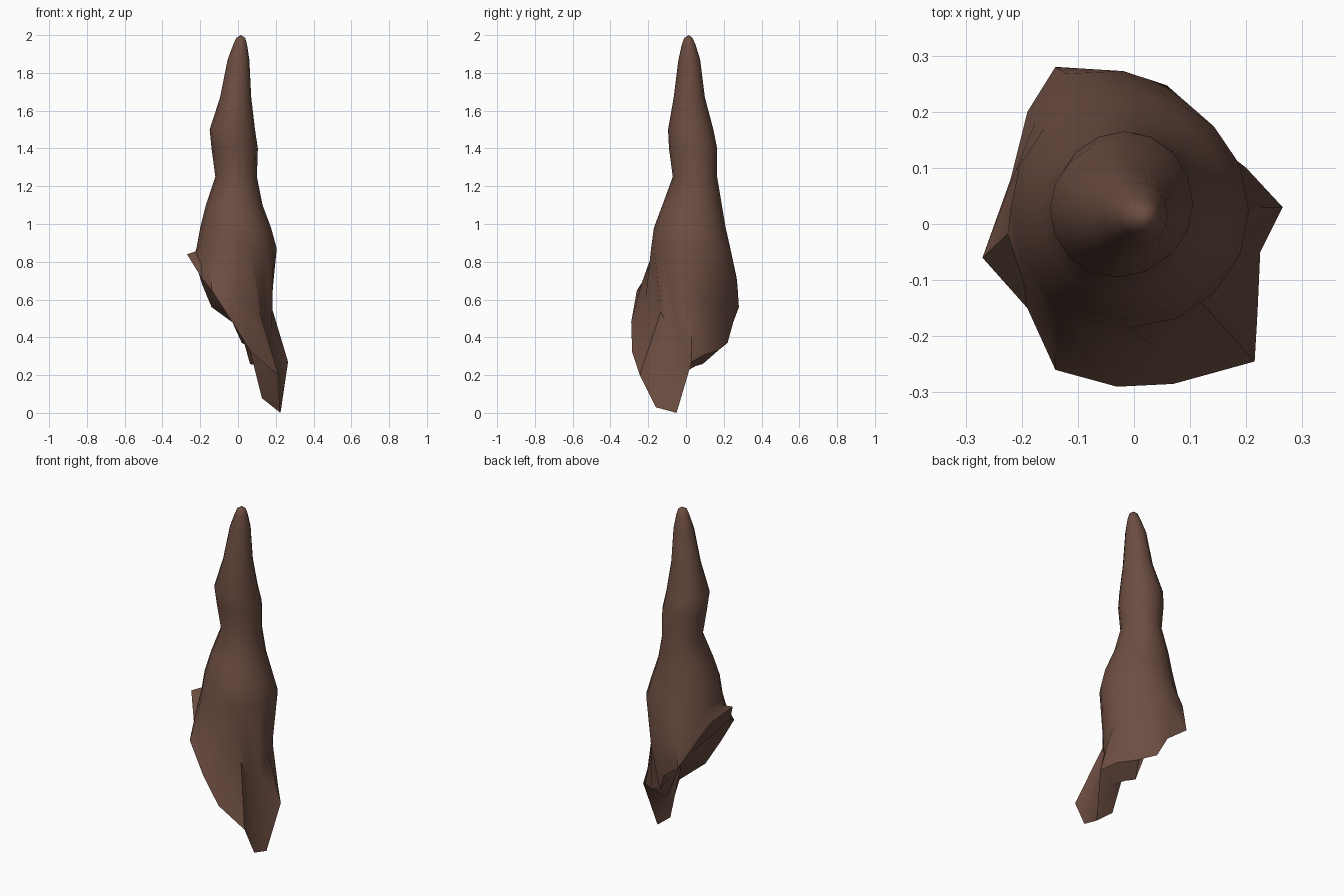
import bpy, bmesh, math
from mathutils import Vector

cube = bpy.data.objects.get("Cube")
if cube:
    bpy.data.objects.remove(cube, do_unlink=True)

brown = bpy.data.materials.new("brown_rock")
brown.use_nodes = True
color = (0.15, 0.075, 0.053, 1)
brown.diffuse_color = color
brown.node_tree.nodes["Principled BSDF"].inputs["Base Color"].default_value = color

# Spire cross-sections: height, x range, y range
sections = [
    (1.985, -0.01, 0.038, -0.01, 0.035),
    (1.95, -0.025, 0.048, -0.022, 0.05),
    (1.87, -0.055, 0.06, -0.04, 0.075),
    (1.67, -0.095, 0.07, -0.065, 0.1),
    (1.5, -0.15, 0.09, -0.095, 0.145),
    (1.4, -0.14, 0.105, -0.09, 0.165),
    (1.25, -0.12, 0.1, -0.07, 0.165),
    (1.1, -0.17, 0.13, -0.125, 0.19),
    (0.98, -0.2, 0.175, -0.17, 0.21),
    (0.87, -0.22, 0.205, -0.185, 0.235),
]

# Slanted broken edge, anticlockwise from the left side: x, y, z, bulge above it
rim = [
    (0.265, 0.03, 0.27, -0.06), (0.2, 0.1, 0.31, -0.03), (0.11, 0.17, 0.33, -0.01),
    (0.02, 0.22, 0.37, 0.03), (-0.03, 0.25, 0.48, 0.03), (-0.14, 0.28, 0.56, 0.02),
    (-0.19, 0.2, 0.68, 0), (-0.22, 0.08, 0.78, 0), (-0.27, -0.06, 0.84, -0.02),
    (-0.19, -0.15, 0.71, 0), (-0.14, -0.26, 0.65, -0.01), (-0.03, -0.29, 0.48, 0.01),
    (0.07, -0.285, 0.32, -0.02), (0.215, -0.245, 0.2, -0.08), (0.22, -0.16, 0.03, -0.07),
    (0.225, -0.05, 0, -0.03),
]
count = len(rim)
angles = [math.tau * i / count for i in range(count)]


def oval(z, x0, x1, y0, y1):
    """Oval loop of points filling the given ranges."""
    return [Vector(((x0 + x1) / 2 + (x1 - x0) / 2 * math.cos(a),
                    (y0 + y1) / 2 + (y1 - y0) / 2 * math.sin(a), z)) for a in angles]


def bridge(bm, upper, lower):
    for i in range(count):
        j = (i + 1) % count
        bm.faces.new((upper[i], lower[i], lower[j], upper[j]))


def fan(bm, loop, point):
    tip = bm.verts.new(point)
    for i in range(count):
        bm.faces.new((loop[i], loop[(i + 1) % count], tip))


# Spire, bulging belly and broken edge as one lofted surface
loops = [oval(*s) for s in sections]
edge = [Vector(p[:3]) for p in rim]
belly = []
for a, top, low, p in zip(angles, loops[-1], edge, rim):
    belly.append((top + low) / 2 + Vector((math.cos(a), math.sin(a), 0)) * p[3])

# Rough fracture inside the broken edge, hanging lower beside the toe
centre = sum(edge, Vector()) / count
inward = Vector((0.8, 0, 0.5)).normalized()
fracture = []
for i, p in enumerate(edge):
    point = p.lerp(centre, 0.45)
    if i < 3 or i == count - 1:
        point.z -= 0.12
    else:
        point += inward * (0.04 if i % 3 else 0.01)
    fracture.append(point)
loops += [belly, edge, fracture]

bm = bmesh.new()
rings = [[bm.verts.new(p) for p in loop] for loop in loops]
for upper, lower in zip(rings, rings[1:]):
    bridge(bm, upper, lower)
fan(bm, rings[0], (0.015, 0.015, 2))
fan(bm, rings[-1], centre + inward * 0.03)
bmesh.ops.recalc_face_normals(bm, faces=bm.faces)

mesh = bpy.data.meshes.new("rock_spire")
bm.to_mesh(mesh)
bm.free()
mesh.materials.append(brown)
spire = bpy.data.objects.new("rock_spire", mesh)
bpy.context.collection.objects.link(spire)

# Soft rock faces with crisp breaks
bpy.ops.object.select_all(action="DESELECT")
spire.select_set(True)
bpy.context.view_layer.objects.active = spire
bpy.ops.object.shade_smooth_by_angle(angle=math.radians(50))
